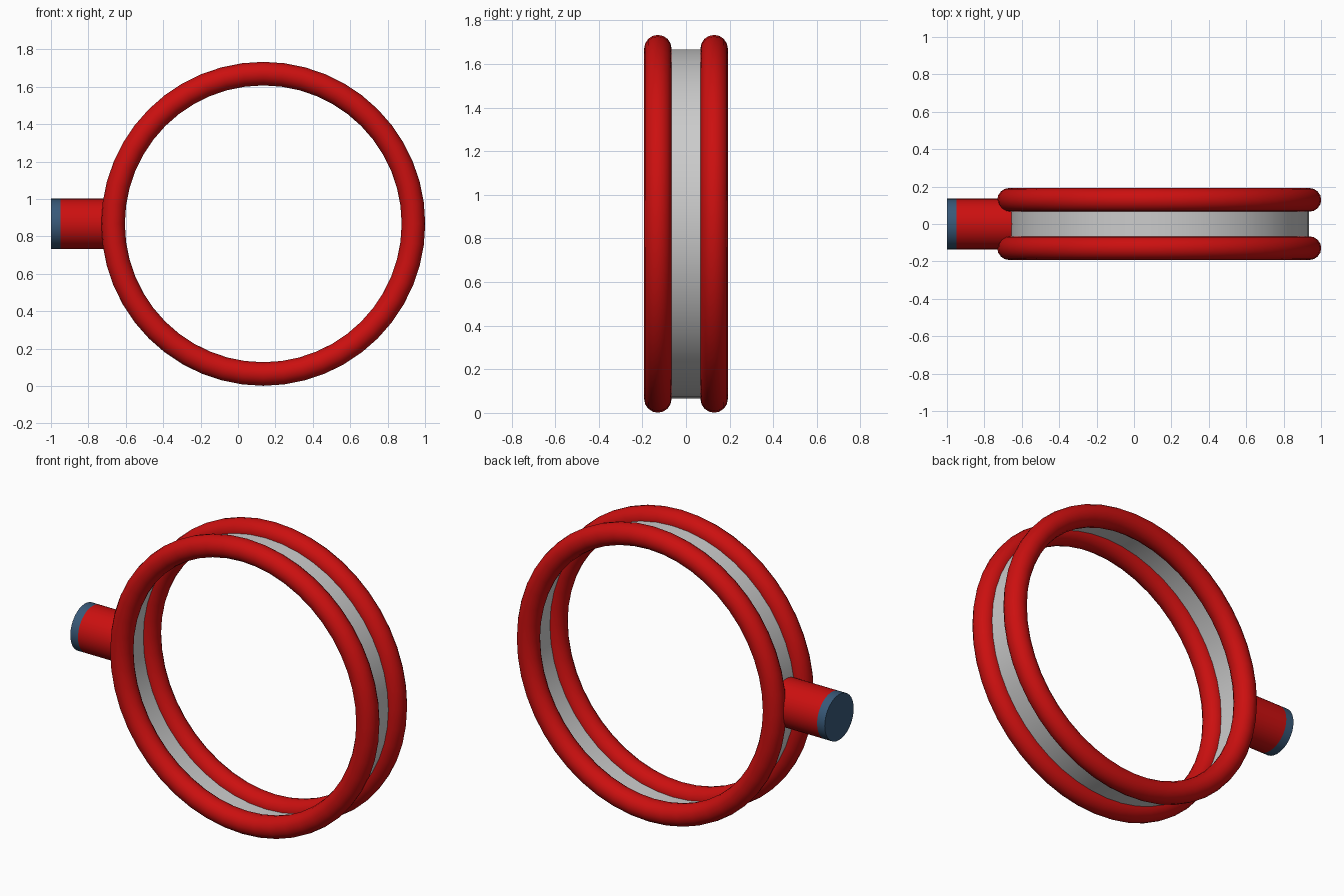
import bpy, bmesh, math

if "Cube" in bpy.data.objects:
    bpy.data.objects.remove(bpy.data.objects["Cube"])

CX, CZ = 0.135, 0.867        # wheel centre
R, TUBE = 0.803, 0.063       # ring radius and tube thickness
BAND_R = 0.80
RING_Y = 0.129
PIPE_R = 0.135


def material(name, rgb):
    m = bpy.data.materials.new(name)
    m.diffuse_color = (*rgb, 1)
    m.use_nodes = True
    m.node_tree.nodes["Principled BSDF"].inputs["Base Color"].default_value = m.diffuse_color
    return m


red = material("red", (0.6, 0.005, 0.005))
blue = material("blue", (0.04, 0.10, 0.19))


def finish(ob, name, mat=None):
    ob.name = name
    if mat:
        ob.data.materials.append(mat)
    bpy.ops.object.shade_smooth_by_angle(angle=math.radians(40))
    return ob


def cylinder(radius, depth, loc, rot, fill, verts):
    bpy.ops.mesh.primitive_cylinder_add(vertices=verts, radius=radius, depth=depth,
                                        end_fill_type=fill, location=loc, rotation=rot)
    bpy.ops.object.transform_apply(location=True, rotation=True, scale=True)
    return bpy.context.object


# Front and back round rings
for name, side in (("front_ring", -1), ("back_ring", 1)):
    bpy.ops.mesh.primitive_torus_add(major_radius=R, minor_radius=TUBE,
                                     major_segments=48, minor_segments=16,
                                     location=(CX, side * RING_Y, CZ),
                                     rotation=(math.pi / 2, 0, 0))
    finish(bpy.context.object, name, red)

# Thin grey band joining the rings
band = cylinder(BAND_R, 2 * RING_Y, (CX, 0, CZ), (math.pi / 2, 0, 0), 'NOTHING', 48)
finish(band, "centre_band")

# Side pipe, inner end shaped to meet the band
sideways = (0, math.pi / 2, 0)
pipe = cylinder(PIPE_R, 0.29, (-0.805, 0, CZ), sideways, 'NOTHING', 32)
for v in pipe.data.vertices:
    if v.co.x > -0.8:
        v.co.x = CX - math.sqrt(BAND_R ** 2 - (v.co.z - CZ) ** 2)
finish(pipe, "side_pipe", red)

# Blue end cap
cap = cylinder(PIPE_R, 0.05, (-0.975, 0, CZ), sideways, 'NGON', 32)
finish(cap, "pipe_end", blue)
